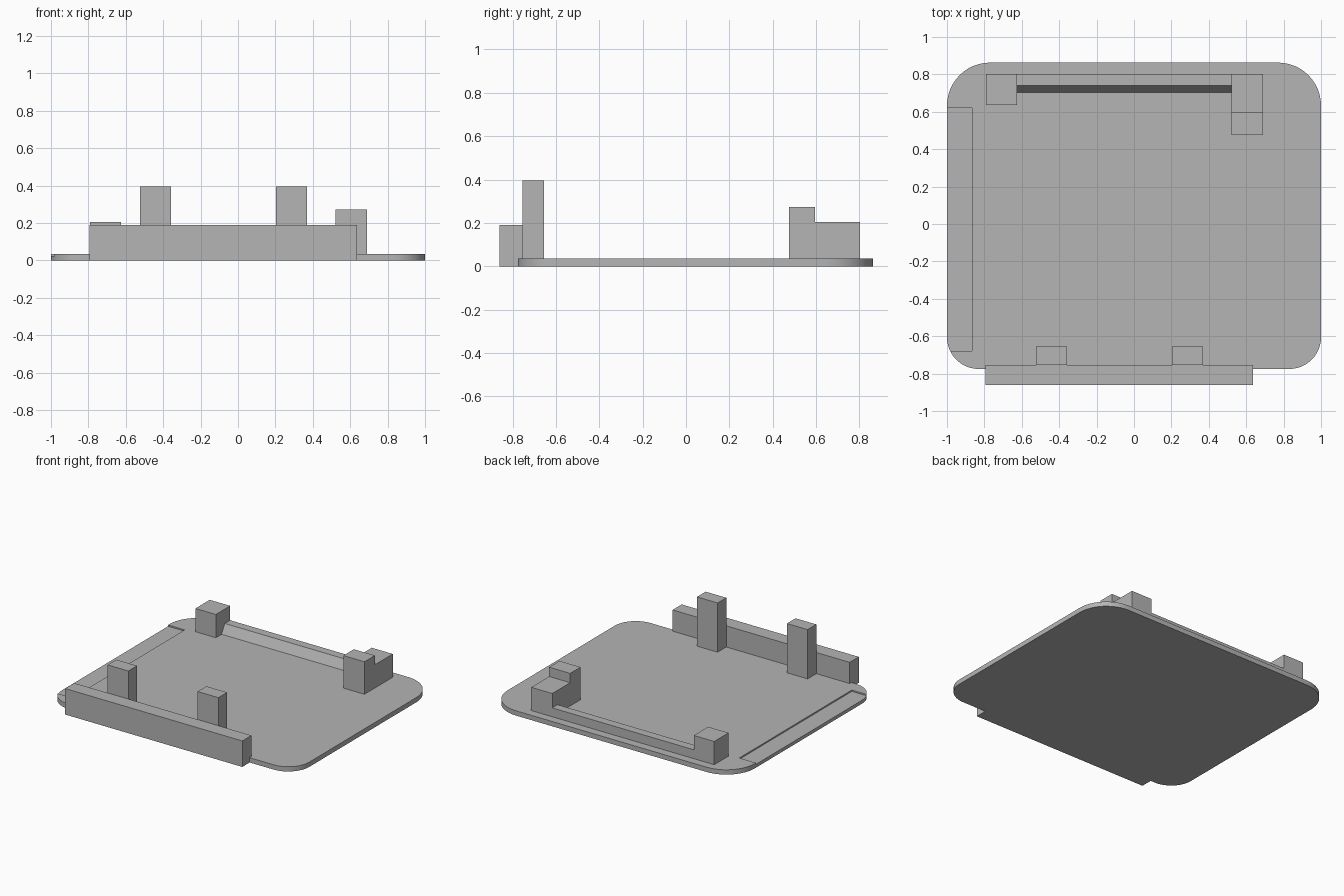
import bpy, bmesh, math

if "Cube" in bpy.data.objects:
    bpy.data.objects.remove(bpy.data.objects["Cube"], do_unlink=True)

GREY = (0.46, 0.46, 0.46, 1)
grey = bpy.data.materials.new("plain_grey")
grey.use_nodes = True
grey.diffuse_color = GREY
grey.node_tree.nodes["Principled BSDF"].inputs["Base Color"].default_value = GREY


def prism(name, outline, place, depth):
    """Extrude a 2D outline, placed in space by a function, along depth."""
    bm = bmesh.new()
    face = bm.faces.new([bm.verts.new(place(a, b)) for a, b in outline])
    moved = bmesh.ops.extrude_face_region(bm, geom=[face])["geom"]
    bmesh.ops.translate(bm, vec=depth,
                        verts=[v for v in moved if isinstance(v, bmesh.types.BMVert)])
    bmesh.ops.recalc_face_normals(bm, faces=bm.faces)
    mesh = bpy.data.meshes.new(name)
    bm.to_mesh(mesh)
    bm.free()
    mesh.materials.append(grey)
    obj = bpy.data.objects.new(name, mesh)
    bpy.context.collection.objects.link(obj)
    return obj


def side_profile(name, x0, x1, points):
    """A part with a constant (y, z) section from x0 to x1."""
    return prism(name, points, lambda y, z: (x0, y, z), (x1 - x0, 0, 0))


def block(name, x, y, z):
    return side_profile(name, *x, [(y[0], z[0]), (y[1], z[0]), (y[1], z[1]), (y[0], z[1])])


# Base plate: wider rounding at the back than at the front
TOP = 0.035
FRONT, BACK = -0.775, 0.863
outline = []
for sx, sy, r, start in ((1, 1, 0.23, 0), (-1, 1, 0.23, 90),
                         (-1, -1, 0.17, 180), (1, -1, 0.17, 270)):
    cy = BACK - r if sy > 0 else FRONT + r
    for i in range(13):
        a = math.radians(start + 7.5 * i)
        outline.append((sx * (1 - r) + r * math.cos(a), cy + r * math.sin(a)))
plate = prism("base_plate", outline, lambda x, y: (x, y, 0), (0, 0, TOP))

# Shallow recess along one side edge of the plate
cutter = block("recess_cutter", (-1.1, -0.865), (-0.68, 0.62), (TOP - 0.01, 0.1))
cutter.hide_render = True
cut = plate.modifiers.new("recess", "BOOLEAN")
cut.operation = "DIFFERENCE"
cut.solver = "EXACT"
cut.object = cutter
bpy.context.view_layer.objects.active = plate
bpy.ops.object.modifier_apply(modifier=cut.name)
bpy.data.objects.remove(cutter, do_unlink=True)

# Smooth the rounded rim only
plate.select_set(True)
bpy.ops.object.shade_smooth_by_angle(angle=math.radians(30))

# Front bar and the two tall posts behind it
block("front_bar", (-0.795, 0.637), (-0.86, -0.755), (0, 0.19))
for name, x in (("right_front_post", -0.525), ("left_front_post", 0.203)):
    block(name, (x, x + 0.167), (-0.755, -0.655), (TOP, 0.395))

# Back posts: a plain one and a stepped one
block("right_back_post", (-0.79, -0.625), (0.637, 0.802), (TOP, 0.205))
side_profile("left_back_stepped_post", 0.52, 0.69,
             [(0.475, TOP), (0.802, TOP), (0.802, 0.205),
              (0.595, 0.205), (0.595, 0.273), (0.475, 0.273)])

# Low rail between the back posts with a sloping front
side_profile("back_rail", -0.625, 0.52,
             [(0.703, TOP), (0.802, TOP), (0.802, 0.1), (0.74, 0.1)])
